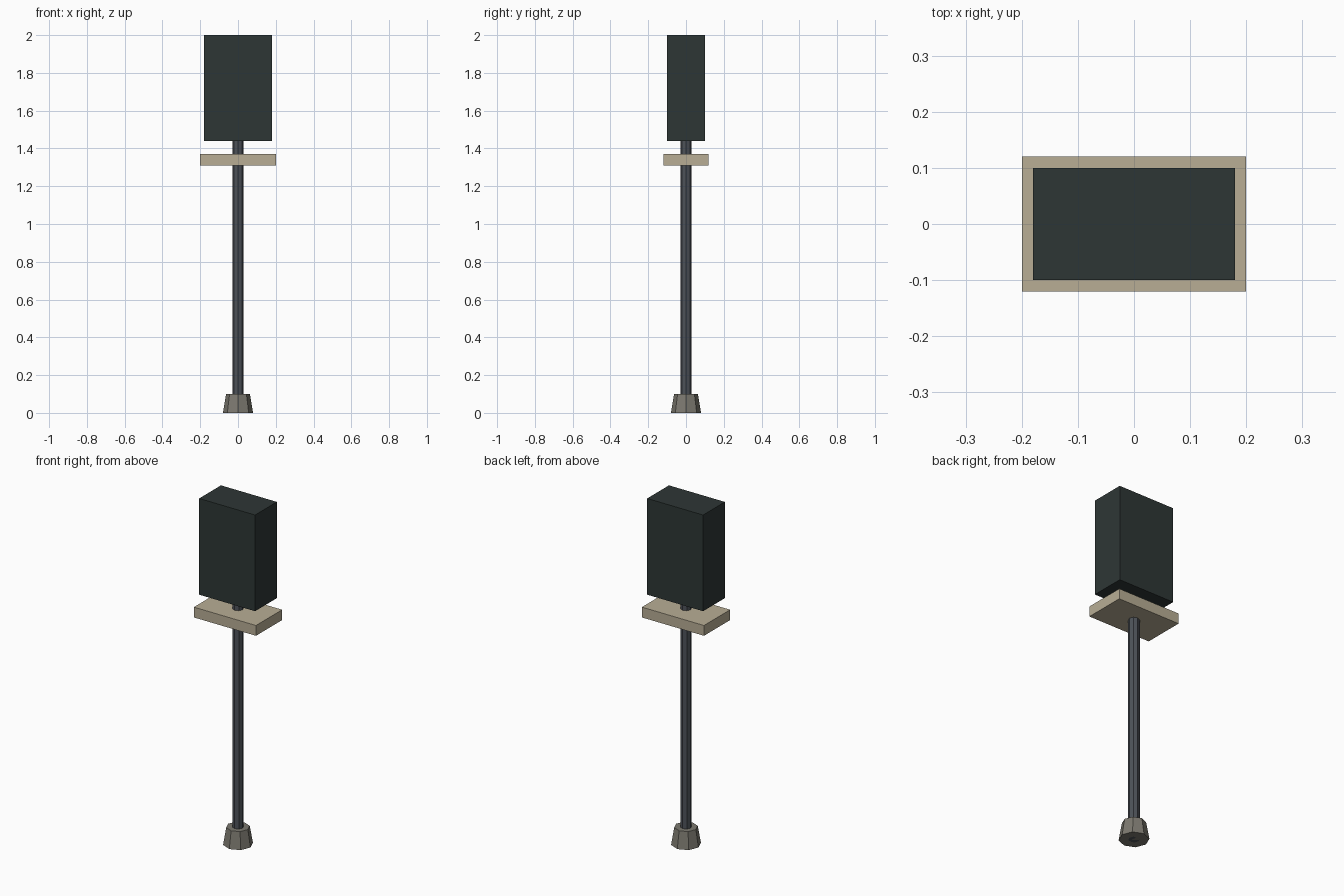
import bpy

if "Cube" in bpy.data.objects:
    bpy.data.objects.remove(bpy.data.objects["Cube"])


def paint(name, rgb):
    m = bpy.data.materials.new(name)
    m.diffuse_color = (*rgb, 1)
    m.use_nodes = True
    m.node_tree.nodes["Principled BSDF"].inputs["Base Color"].default_value = m.diffuse_color
    return m


def box(name, size, z0, z1, mat):
    bpy.ops.mesh.primitive_cube_add(size=1, location=(0, 0, (z0 + z1) / 2))
    o = bpy.context.object
    o.name = name
    o.scale = (size[0], size[1], z1 - z0)
    bpy.ops.object.transform_apply(location=False, rotation=False, scale=True)
    o.data.materials.append(mat)


def column(name, sides, r0, r1, z0, z1, mat):
    bpy.ops.mesh.primitive_cone_add(vertices=sides, radius1=r0, radius2=r1,
                                    depth=z1 - z0, location=(0, 0, (z0 + z1) / 2))
    o = bpy.context.object
    o.name = name
    o.data.materials.append(mat)


dark = paint("dark green grey", (0.027, 0.037, 0.036))
beige = paint("beige", (0.48, 0.42, 0.30))
steel = paint("steel grey", (0.075, 0.085, 0.10))
stone = paint("stone grey", (0.20, 0.19, 0.16))

# Tapered foot, pole, shelf and cabinet
column("foot", 8, 0.08, 0.063, 0, 0.1, stone)
column("pole", 8, 0.03, 0.03, 0, 1.46, steel)
box("shelf", (0.4, 0.24), 1.31, 1.37, beige)
box("cabinet", (0.36, 0.2), 1.44, 2.0, dark)
